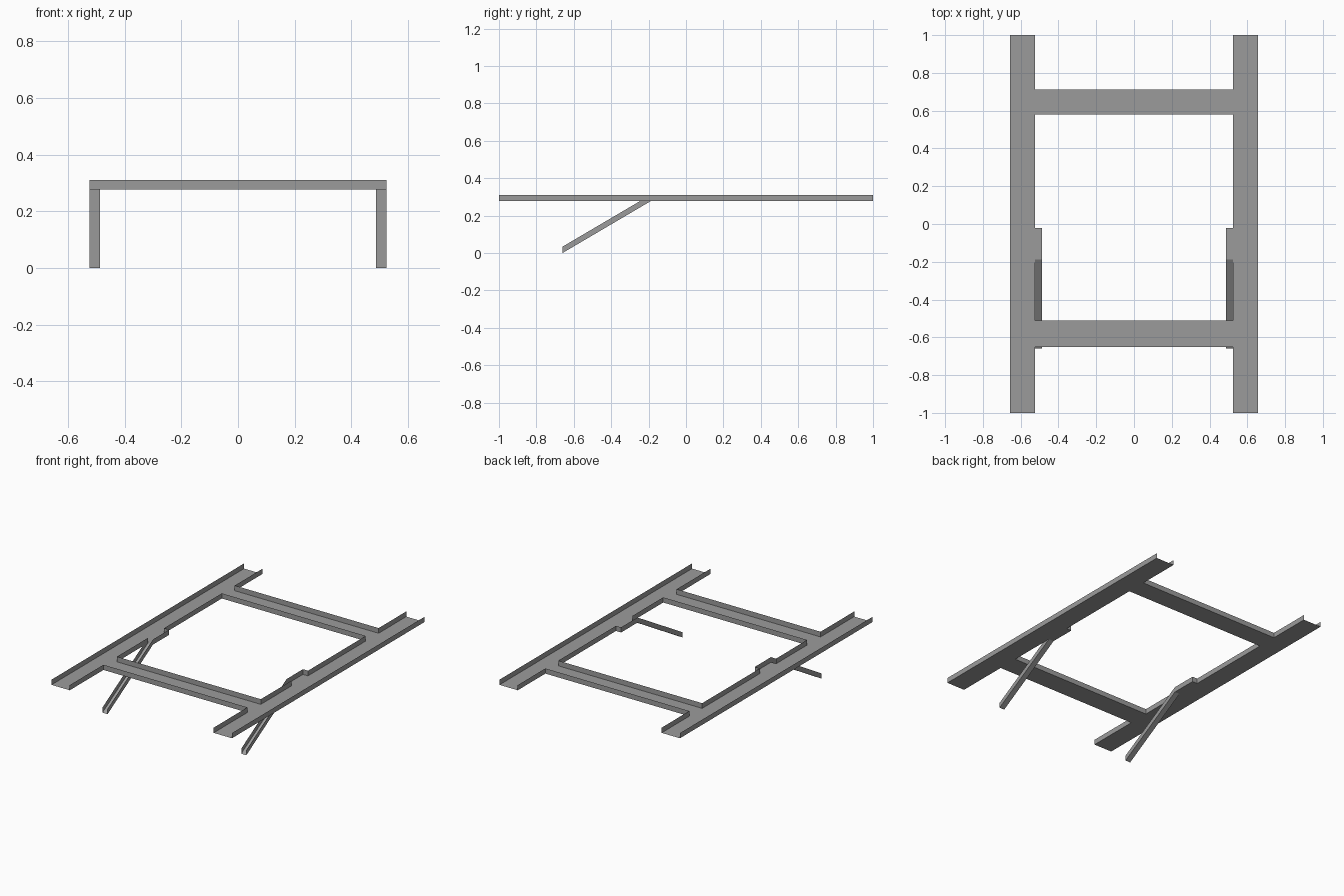
import bpy, bmesh

if "Cube" in bpy.data.objects:
    bpy.data.objects.remove(bpy.data.objects["Cube"])

steel = bpy.data.materials.new("grey_steel")
steel.diffuse_color = (0.33, 0.33, 0.33, 1)
steel.use_nodes = True
steel.node_tree.nodes["Principled BSDF"].inputs["Base Color"].default_value = steel.diffuse_color

XO, XI, XL = 0.656, 0.523, 0.486      # rail outer, rail inner, leg inner
Z, H = 0.277, 0.034                   # tray floor height, lip height
YF0, YF1 = -0.65, -0.51               # front crossbar
YB0, YB1 = 0.579, 0.713               # back crossbar
LE, LB, LF = -0.02, -0.189, -0.66     # leg end, bend and foot


def sheet(name, faces):
    """Pressed sheet object made of quads."""
    bm = bmesh.new()
    for f in faces:
        bm.faces.new([bm.verts.new(p) for p in f])
    bmesh.ops.remove_doubles(bm, verts=bm.verts, dist=1e-4)
    me = bpy.data.meshes.new(name)
    bm.to_mesh(me)
    bm.free()
    me.materials.append(steel)
    ob = bpy.data.objects.new(name, me)
    bpy.context.collection.objects.link(ob)
    return ob


def floor(x0, x1, y0, y1, z0=Z, z1=Z):
    """Floor plate; z0 is the height at y0, z1 at y1."""
    return [(x0, y0, z0), (x1, y0, z0), (x1, y1, z1), (x0, y1, z1)]


def lip(a, b):
    """Upright lip above the edge a-b."""
    return [a, b, (b[0], b[1], b[2] + H), (a[0], a[1], a[2] + H)]


for s, side in ((-1, "left"), (1, "right")):
    xo, xi, xl = s * XO, s * XI, s * XL
    # long rail: floor, outer lip, inner lip broken at crossbars and leg pocket
    faces = [floor(min(xo, xi), max(xo, xi), -1, 1),
             lip((xo, -1, Z), (xo, 1, Z))]
    for y0, y1 in ((-1, YF0), (YF1, LB), (LE, YB0), (YB1, 1)):
        faces.append(lip((xi, y0, Z), (xi, y1, Z)))
    sheet(side + "_rail", faces)

    # leg: level pocket joined to the rail, then a sloping open channel
    x0, x1 = min(xi, xl), max(xi, xl)
    sheet(side + "_leg", [
        floor(x0, x1, LB, LE),
        lip((xl, LB, Z), (xl, LE, Z)),
        lip((xl, LE, Z), (xi, LE, Z)),
        floor(x0, x1, LF, LB, 0, Z),
        lip((xl, LF, 0), (xl, LB, Z)),
        lip((xi, LF, 0), (xi, LB, Z))])

# crossbars
for name, y0, y1 in (("front_crossbar", YF0, YF1), ("back_crossbar", YB0, YB1)):
    sheet(name, [floor(-XI, XI, y0, y1),
                 lip((-XI, y0, Z), (XI, y0, Z)),
                 lip((-XI, y1, Z), (XI, y1, Z))])
